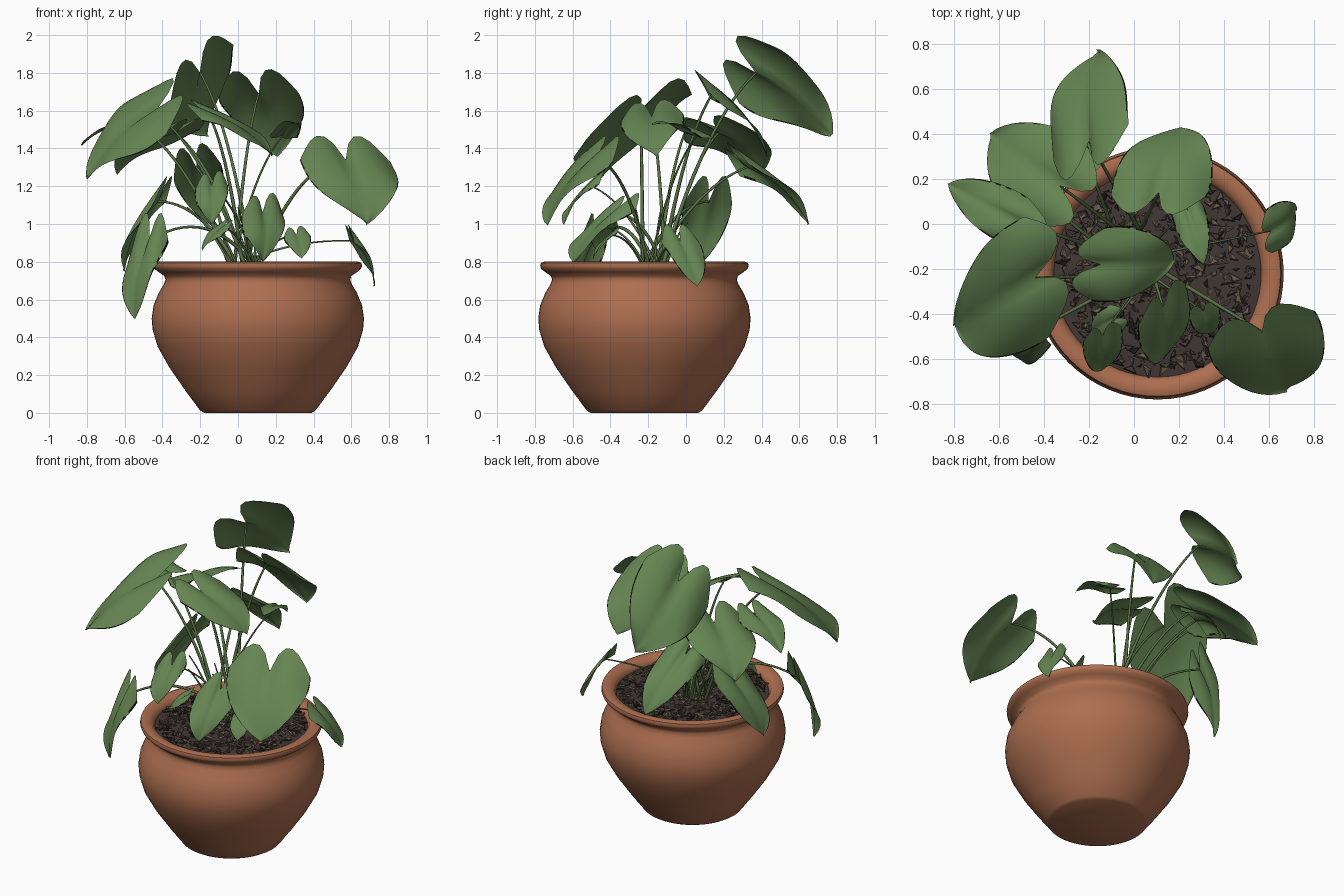
import bpy, bmesh, math, random
from mathutils import Vector, Matrix

if "Cube" in bpy.data.objects:
    bpy.data.objects.remove(bpy.data.objects["Cube"])

random.seed(4)
CX, CY = 0.105, -0.22          # pot axis


def mat(name, rgb):
    m = bpy.data.materials.new(name)
    m.diffuse_color = (*rgb, 1)
    m.use_nodes = True
    m.node_tree.nodes["Principled BSDF"].inputs["Base Color"].default_value = m.diffuse_color
    return m


CLAY = mat("terracotta", (0.42, 0.158, 0.08))
SOIL = mat("dark soil", (0.053, 0.039, 0.035))
BARK = mat("bark chips", (0.14, 0.103, 0.073))
PEAT = mat("black peat", (0.018, 0.014, 0.012))
LEAF = mat("leaf green", (0.13, 0.235, 0.085))
EDGE = mat("withered leaf edge", (0.004, 0.005, 0.004))
STEM = mat("stem green", (0.10, 0.17, 0.06))


def add_object(name, bm, mats, smooth=True):
    me = bpy.data.meshes.new(name)
    bm.to_mesh(me)
    bm.free()
    for m in mats:
        me.materials.append(m)
    for p in me.polygons:
        p.use_smooth = smooth
    ob = bpy.data.objects.new(name, me)
    bpy.context.collection.objects.link(ob)
    return ob


def lathe(name, profile, material):
    bm = bmesh.new()
    vs = [bm.verts.new((CX + r, CY, z)) for r, z in profile]
    es = [bm.edges.new(p) for p in zip(vs, vs[1:])]
    bmesh.ops.spin(bm, geom=vs + es, cent=(CX, CY, 0), axis=(0, 0, 1),
                   angle=math.tau, steps=64, use_duplicate=False)
    bmesh.ops.remove_doubles(bm, verts=bm.verts, dist=0.0005)
    bmesh.ops.recalc_face_normals(bm, faces=bm.faces)
    ob = add_object(name, bm, [material])
    bpy.context.view_layer.objects.active = ob
    ob.select_set(True)
    bpy.ops.object.shade_smooth_by_angle(angle=math.radians(40))
    ob.select_set(False)
    return ob


# pot: base, belly, neck, rolled rim, inner wall
lathe("pot", [(0, 0), (0.285, 0), (0.305, 0.012), (0.385, 0.12), (0.468, 0.24),
              (0.53, 0.35), (0.557, 0.44), (0.562, 0.50), (0.552, 0.57),
              (0.525, 0.635), (0.498, 0.68), (0.489, 0.705), (0.495, 0.725),
              (0.525, 0.745), (0.546, 0.762), (0.552, 0.778), (0.548, 0.794),
              (0.53, 0.801), (0.50, 0.797), (0.475, 0.785), (0.462, 0.76),
              (0.46, 0.70), (0.0, 0.70)], CLAY)
lathe("soil", [(0.462, 0.755), (0.3, 0.768), (0, 0.775)], SOIL)

# loose shards of bark and peat scattered over the soil
bm = bmesh.new()
for i in range(650):
    r, a = 0.445 * math.sqrt(random.random()), random.uniform(0, math.tau)
    s = random.uniform(0.010, 0.027)
    m = (Matrix.Translation((CX + r * math.cos(a), CY + r * math.sin(a), 0.774))
         @ Matrix.Rotation(random.uniform(0, math.tau), 4, 'Z')
         @ Matrix.Rotation(random.uniform(-0.7, 0.7), 4, 'X')
         @ Matrix.Diagonal((s * 1.5, s * 0.75, s * 0.35, 1)))
    res = bmesh.ops.create_cone(bm, cap_ends=True, segments=3, radius1=1,
                                radius2=0.8, depth=1.2, matrix=m)
    for f in {f for v in res["verts"] for f in v.link_faces}:
        f.material_index = (0, 1, 0, 1, 2, 1)[i % 6]
add_object("soil_chips", bm, [SOIL, BARK, PEAT], smooth=False)


def stem(name, start, end, arch, radius):
    """Tapered stalk that rises and then leans out to the leaf."""
    cu = bpy.data.curves.new(name, 'CURVE')
    cu.dimensions = '3D'
    cu.bevel_depth = radius
    cu.bevel_resolution = 1
    sp = cu.splines.new('POLY')
    ctrl = start.lerp(end, 0.45)
    ctrl.z = start.z + (end.z - start.z) * 0.7 + arch
    n = 14
    sp.points.add(n)
    for i, p in enumerate(sp.points):
        t = i / n
        q = start * (1 - t) ** 2 + ctrl * 2 * t * (1 - t) + end * t * t
        p.co = (*q, 1)
        p.radius = 1.25 - 0.6 * t
    cu.materials.append(STEM)
    bpy.context.collection.objects.link(bpy.data.objects.new(name, cu))


def leaf(name, base, tip, side, arch=0.05, rows=16, cols=12):
    """Heart-shaped blade: stalk joint, tip and half-width vector."""
    base, tip, side = Vector(base), Vector(tip), Vector(side)
    axis = tip - base
    size = axis.length
    normal = side.cross(axis).normalized()
    if normal.z < 0:
        normal.negate()
        side.negate()
    rim = 0.006 / side.length            # width of the withered edge
    across = [-1] + [(1 - rim) * (2 * j / cols - 1) for j in range(cols + 1)] + [1]
    wave = random.uniform(0, 6)
    bm = bmesh.new()
    grid = []
    for i in range(rows + 1):
        t = i / rows
        w = 1.15 * (1 - t) ** 0.85 * (0.84 + 0.95 * t)
        row = []
        for v in across:
            a = abs(v)
            u = t - 0.36 * (1 - t) ** 2 * math.sin(math.pi * a ** 0.8)
            lift = (0.10 * math.sin(math.pi * t) + 0.12 * a * w
                    - 0.16 * (a * w) ** 2
                    + 0.03 * a * a * math.sin(7 * t + wave + 2 * v))
            row.append(bm.verts.new(base + axis * u + side * (v * w)
                                    + normal * (lift * size)))
        grid.append(row)
    last = len(across) - 2
    for r0, r1 in zip(grid, grid[1:]):
        for j in range(last + 1):
            f = bm.faces.new((r0[j], r0[j + 1], r1[j + 1], r1[j]))
            if j in (0, last) and random.random() < 0.65:
                f.material_index = 1
    bmesh.ops.remove_doubles(bm, verts=bm.verts, dist=0.0003)
    add_object(name, bm, [LEAF, EDGE])
    a = random.uniform(0, math.tau)
    root = Vector((0.03 + 0.07 * math.cos(a), -0.17 + 0.06 * math.sin(a), 0.76))
    stem(name + "_stem", root, base, arch, 0.009 if size > 0.3 else 0.006)


# tall leaves
leaf("top_leaf", (-.20, .37, 1.80), (-.16, .77, 1.47), (.18, .08, .155))
leaf("back_leaf", (.11, .14, 1.69), (.21, .43, 1.36), (.22, -.01, .01))
leaf("back_left_leaf", (-.33, .17, 1.48), (-.64, .40, 1.26), (.13, .18, .02))
leaf("rear_low_leaf", (-.22, .32, 1.30), (-.15, .65, 1.0), (.13, .02, .03))
leaf("big_left_leaf", (-.44, -.24, 1.59), (-.80, -.45, 1.24), (-.06, .275, .11))
leaf("far_left_leaf", (-.52, .01, 1.52), (-.83, .18, 1.42), (.05, .11, .0))
leaf("middle_leaf", (-.15, -.18, 1.57), (.18, -.16, 1.36), (-.03, -.17, -.02))
leaf("inner_right_leaf", (.24, .06, 1.47), (.31, -.18, 1.53), (.075, .02, .0))
leaf("front_right_leaf", (.57, -.48, 1.34), (.68, -.74, 1.0), (.25, .08, .0), 0.16)

# low leaves around the rim
leaf("left_rim_leaf", (-.42, .12, 1.12), (-.60, .04, .75), (.03, .13, .0), 0.1)
leaf("left_hanging_leaf", (-.47, -.49, .91), (-.55, -.57, .50), (-.09, .07, .0), 0.25)
leaf("front_leaf", (.13, -.37, 1.06), (.13, -.60, .80), (.115, .09, .02), 0.08)
leaf("front_left_leaf", (-.14, -.50, 1.20), (-.14, -.65, 1.0), (.09, .03, .02))
leaf("small_front_leaf", (.31, -.39, .94), (.34, -.49, .82), (.07, .02, .01))
leaf("small_left_leaf", (-.08, -.42, .98), (-.19, -.47, .86), (-.03, .06, .01))
leaf("right_rim_leaf", (.61, -.03, .91), (.72, .06, .67), (.02, -.10, .0), 0.06)

# bare young shoots in the centre
for k in range(6):
    a = k * math.tau / 6
    start = Vector((0.03 + 0.06 * math.cos(a), -0.17 + 0.06 * math.sin(a), 0.76))
    end = start + Vector((0.12 * math.cos(a) - 0.12, 0.1 * math.sin(a) + 0.04,
                          random.uniform(0.2, 0.42)))
    stem("young_shoot_%d" % (k + 1), start, end, 0.0, 0.006)
